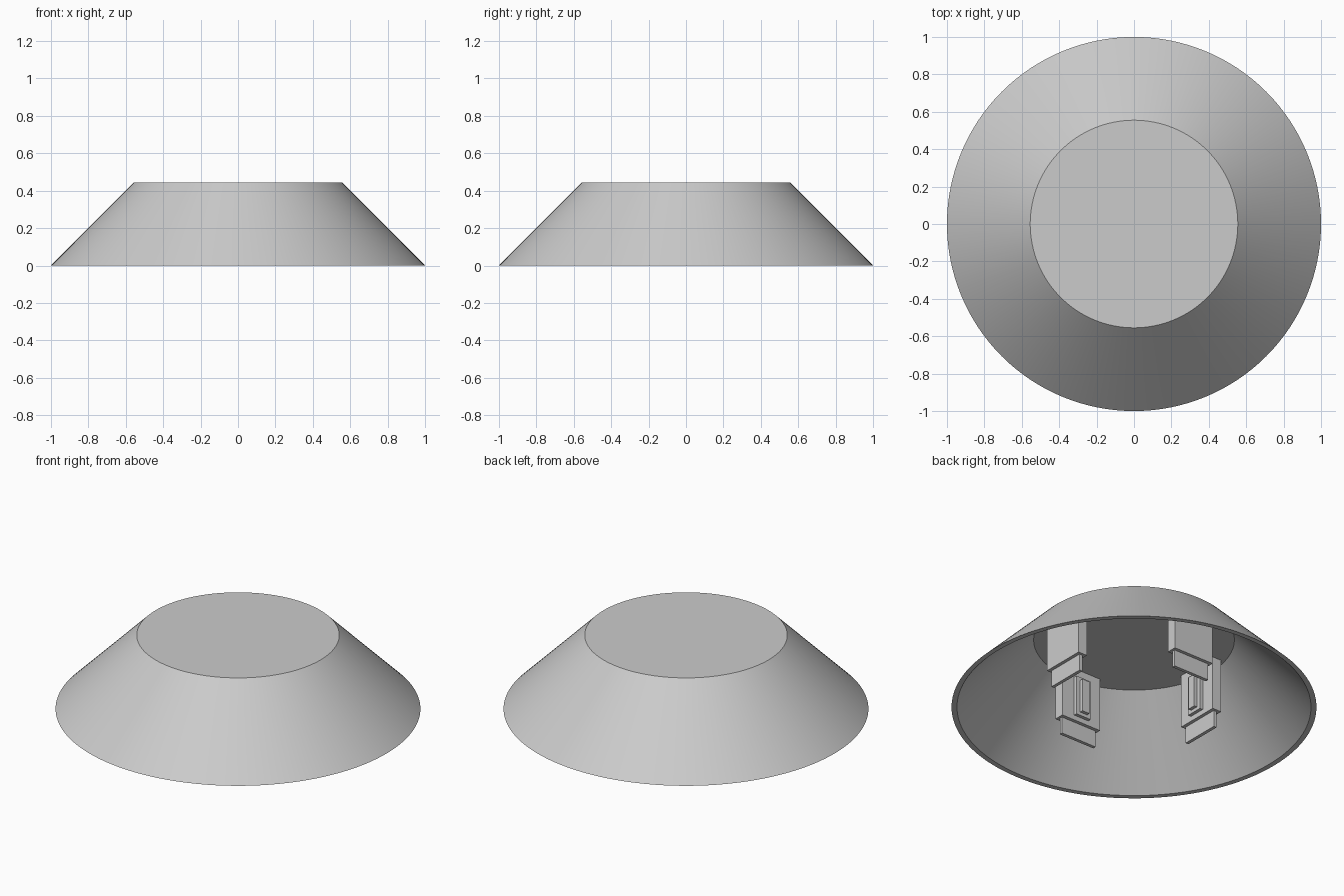
import bpy, bmesh, math
from mathutils import Matrix

old = bpy.data.objects.get("Cube")
if old:
    bpy.data.objects.remove(old, do_unlink=True)

grey = bpy.data.materials.new("light_grey")
grey.use_nodes = True
colour = (0.6, 0.6, 0.6, 1)
grey.diffuse_color = colour
grey.node_tree.nodes["Principled BSDF"].inputs["Base Color"].default_value = colour


def make_object(name, bm):
    bmesh.ops.recalc_face_normals(bm, faces=bm.faces)
    mesh = bpy.data.meshes.new(name)
    bm.to_mesh(mesh)
    bm.free()
    mesh.materials.append(grey)
    obj = bpy.data.objects.new(name, mesh)
    bpy.context.collection.objects.link(obj)
    return obj


def add_box(bm, inner, outer, width, low, high):
    """Box between two radii on the +x side, centred on y = 0."""
    size = (outer - inner, width, high - low)
    place = Matrix.Translation(((inner + outer) / 2, 0, (low + high) / 2))
    bmesh.ops.create_cube(bm, size=1, matrix=place @ Matrix.Diagonal((*size, 1)))


# Hollow conical cover: rings from the inner ceiling round to the outer top
SIDES = 128
bm = bmesh.new()
rings = []
for radius, z in [(0.55, 0.425), (0.97, 0), (1, 0), (0.555, 0.445)]:
    ring = []
    for i in range(SIDES):
        a = math.tau * i / SIDES
        ring.append(bm.verts.new((radius * math.cos(a), radius * math.sin(a), z)))
    rings.append(ring)
for lower, upper in zip(rings, rings[1:]):
    for i in range(SIDES):
        j = (i + 1) % SIDES
        bm.faces.new((lower[i], lower[j], upper[j], upper[i]))
bm.faces.new(rings[0])
bm.faces.new(rings[-1])
cover = make_object("conical_cover", bm)
bpy.context.view_layer.objects.active = cover
cover.select_set(True)
bpy.ops.object.shade_smooth_by_angle(angle=math.radians(30))

# Four mounting clips hanging from the ceiling
for name, turn in [("left", 0), ("back", 1), ("right", 2), ("front", 3)]:
    bm = bmesh.new()
    add_box(bm, 0.45, 0.51, 0.27, 0.1, 0.43)     # block
    add_box(bm, 0.47, 0.49, 0.24, 0, 0.11)       # lower tongue
    add_box(bm, 0.43, 0.455, 0.1, 0.13, 0.37)    # inner pad
    add_box(bm, 0.41, 0.435, 0.05, 0.15, 0.35)   # raised rib
    clip = make_object(name + "_clip", bm)
    clip.rotation_euler.z = turn * math.pi / 2
